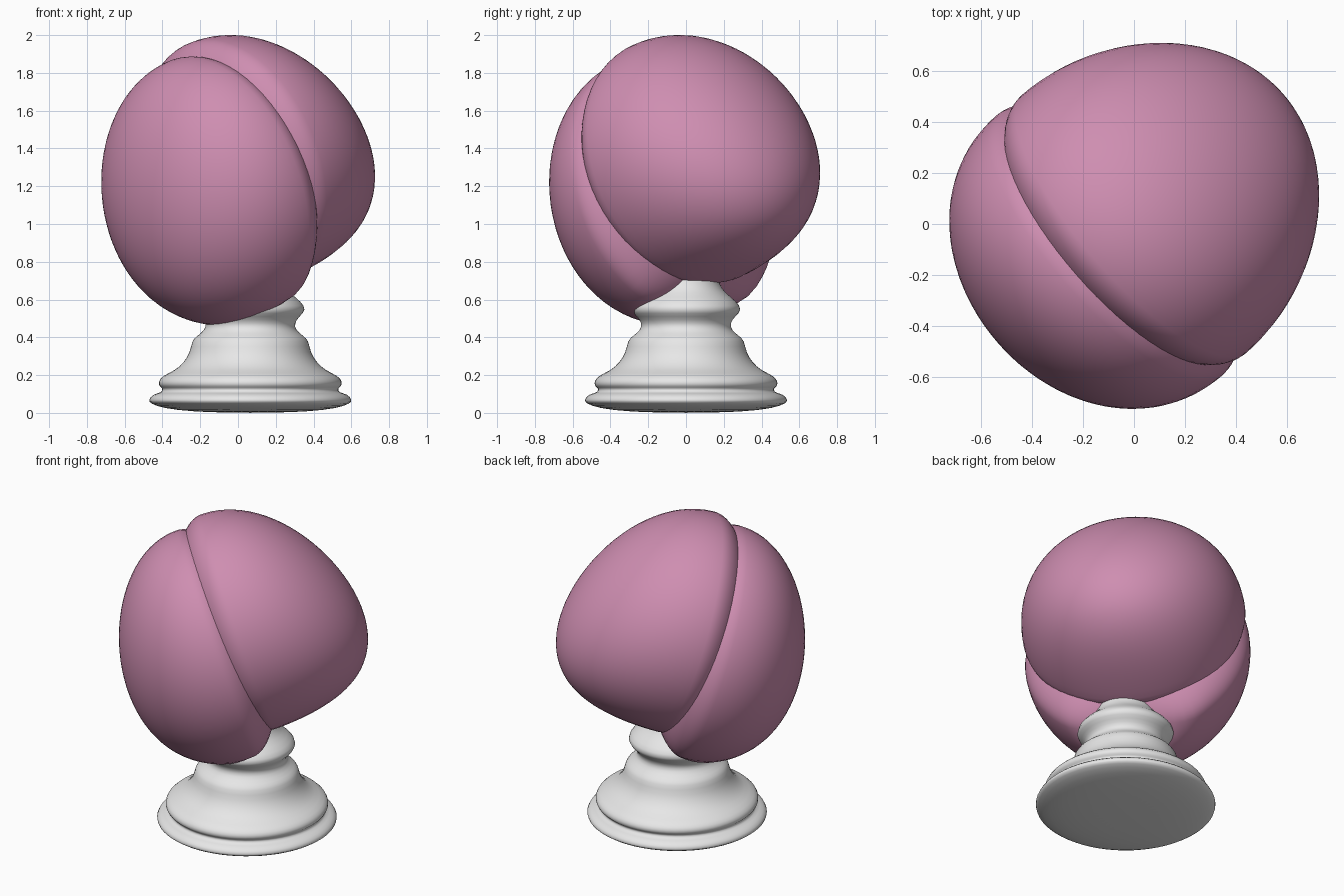
import bpy, bmesh, math
from mathutils import Vector

cube = bpy.data.objects.get("Cube")
if cube:
    bpy.data.objects.remove(cube, do_unlink=True)


def material(name, rgb):
    mat = bpy.data.materials.new(name)
    mat.use_nodes = True
    mat.diffuse_color = (*rgb, 1)
    mat.node_tree.nodes["Principled BSDF"].inputs["Base Color"].default_value = (*rgb, 1)
    return mat


def finish(bm, name, mat):
    bmesh.ops.recalc_face_normals(bm, faces=bm.faces)
    mesh = bpy.data.meshes.new(name)
    bm.to_mesh(mesh)
    bm.free()
    mesh.materials.append(mat)
    obj = bpy.data.objects.new(name, mesh)
    bpy.context.collection.objects.link(obj)
    bpy.ops.object.select_all(action="DESELECT")
    obj.select_set(True)
    bpy.context.view_layer.objects.active = obj
    return obj


pink = material("dusty_pink", (0.62, 0.27, 0.44))
white = material("off_white", (0.8, 0.8, 0.8))

# Tilted frame shared by both lobes: the seam lies across the lobe axis
TILT = math.radians(18)
TURN = math.radians(41)
CENTRE = Vector((0, 0, 1.24))
FACING = Vector((math.cos(TURN), math.sin(TURN), 0))
UP = Vector((0, 0, 1))
AXIS = FACING * math.cos(TILT) + UP * math.sin(TILT)
RISE = UP * math.cos(TILT) - FACING * math.sin(TILT)
SIDE = AXIS.cross(RISE)
DENT = Vector((0.25, 0.2))
RIM = 0.29


def lobe(name, sign, widest, dome, width, height, lift, droop, dent):
    bm = bmesh.new()
    bmesh.ops.create_uvsphere(bm, u_segments=64, v_segments=48, radius=1)
    for v in bm.verts:
        s, r, n = v.co
        # Deep drooping dome outside, tighter rounded rim towards the seam
        rise = r * height + lift - sign * droop * max(n, 0) ** 2
        n = widest + n * (dome if n > 0 else RIM)
        p = CENTRE + sign * (AXIS * n + SIDE * s * width + RISE * rise)
        # Hollow the underside where the pedestal enters
        t = max(0, 1 - (p.xy - DENT).length / 0.5)
        if p.z < 1:
            p.z += dent * t * t * (3 - 2 * t)
        v.co = p
    finish(bm, name, pink)
    bpy.ops.object.shade_smooth()


lobe("upper_back_lobe", 1, 0.03, 0.72, 0.67, 0.68, 0.085, 0.2, 0.01)
lobe("lower_front_lobe", -1, 0.14, 0.59, 0.675, 0.73, 0.01, 0.1, 0.2)

# Turned pedestal: (radius, height) from foot to neck
PROFILE = [
    (0, 0), (0.3, 0.005), (0.47, 0.025), (0.53, 0.05), (0.545, 0.065),
    (0.52, 0.1), (0.47, 0.107), (0.465, 0.13), (0.485, 0.14), (0.49, 0.165),
    (0.47, 0.195), (0.4, 0.225), (0.355, 0.265), (0.32, 0.32), (0.31, 0.385),
    (0.285, 0.405), (0.24, 0.44), (0.235, 0.475), (0.26, 0.51), (0.3, 0.545),
    (0.27, 0.59), (0.21, 0.635), (0.175, 0.68), (0.16, 0.76), (0.16, 0.9), (0, 0.9),
]
bm = bmesh.new()
points = [bm.verts.new((0.065 + r, 0, z)) for r, z in PROFILE]
edges = [bm.edges.new(pair) for pair in zip(points, points[1:])]
bmesh.ops.spin(bm, geom=points + edges, cent=(0.065, 0, 0), axis=(0, 0, 1),
               angle=math.tau, steps=32, use_duplicate=False)
bmesh.ops.remove_doubles(bm, verts=bm.verts, dist=0.0005)
pedestal = finish(bm, "pedestal", white)
subdivision = pedestal.modifiers.new("smooth_turning", "SUBSURF")
subdivision.levels = subdivision.render_levels = 1
bpy.ops.object.shade_smooth()
